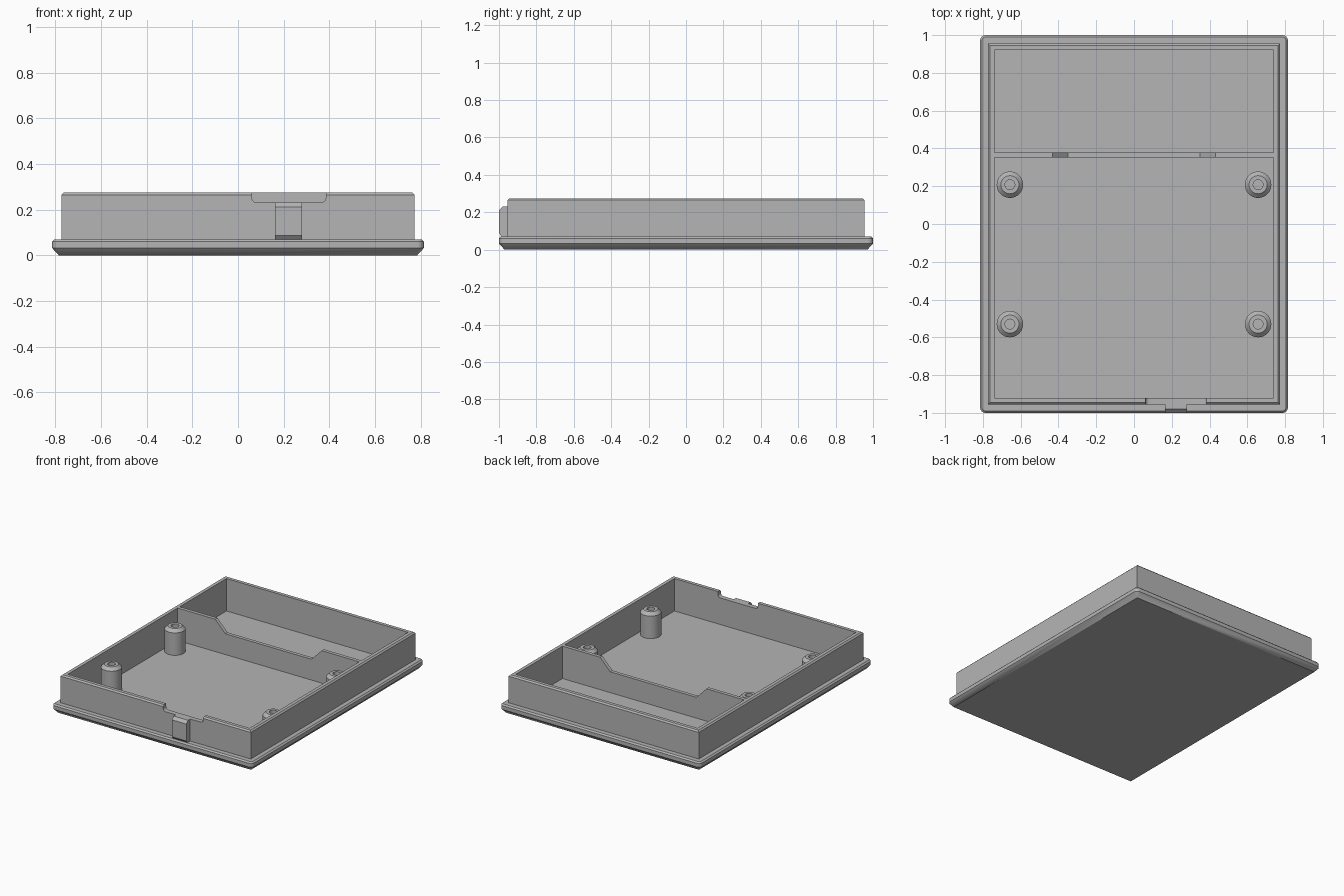
import bpy
import bmesh
from math import sin, cos, pi

cube = bpy.data.objects.get("Cube")
if cube:
    bpy.data.objects.remove(cube, do_unlink=True)

grey = bpy.data.materials.new("plain grey")
grey.use_nodes = True
colour = (0.46, 0.46, 0.46, 1)
grey.diffuse_color = colour
grey.node_tree.nodes["Principled BSDF"].inputs["Base Color"].default_value = colour


def finish(name, bm):
    bmesh.ops.remove_doubles(bm, verts=bm.verts, dist=0.0001)
    bmesh.ops.recalc_face_normals(bm, faces=bm.faces)
    mesh = bpy.data.meshes.new(name)
    bm.to_mesh(mesh)
    bm.free()
    mesh.materials.append(grey)
    obj = bpy.data.objects.new(name, mesh)
    bpy.context.collection.objects.link(obj)
    return obj


def smooth(obj):
    bpy.ops.object.select_all(action='DESELECT')
    obj.select_set(True)
    bpy.context.view_layer.objects.active = obj
    bpy.ops.object.shade_smooth_by_angle(angle=pi / 7)


def loft(name, rings):
    """Skin a stack of equal-length rings and cap both ends."""
    bm = bmesh.new()
    loops = [[bm.verts.new(p) for p in ring] for ring in rings]
    for a, b in zip(loops, loops[1:]):
        for i in range(len(a)):
            j = (i + 1) % len(a)
            bm.faces.new((a[i], a[j], b[j], b[i]))
    bm.faces.new(loops[0])
    bm.faces.new(loops[-1])
    return finish(name, bm)


def rounded_rect(hx, hy, r, z, steps=6):
    ring = []
    for k, (sx, sy) in enumerate([(1, 1), (-1, 1), (-1, -1), (1, -1)]):
        for s in range(steps + 1):
            a = (k + s / steps) * pi / 2
            ring.append((sx * (hx - r) + r * cos(a), sy * (hy - r) + r * sin(a), z))
    return ring


def circle(x, y, r, z, n=32):
    return [(x + r * cos(2 * pi * i / n), y + r * sin(2 * pi * i / n), z) for i in range(n)]


# Hollow tray: chamfered flange, upright wall and inner floor
FLOOR, TOP = 0.037, 0.275
FX, FY, R = 0.815, 1.0, 0.03
WX, WY = 0.773, 0.955
IX, IY = 0.738, 0.92
tray = loft("tray", [
    rounded_rect(FX - R, FY - R, 0, 0),
    rounded_rect(FX, FY, R, 0.033),
    rounded_rect(FX, FY, R, 0.06),
    rounded_rect(FX - 0.01, FY - 0.01, R - 0.01, 0.07),
    rounded_rect(WX, WY, 0, 0.07),
    rounded_rect(WX, WY, 0, TOP - 0.01),
    rounded_rect(WX - 0.01, WY - 0.01, 0, TOP),
    rounded_rect(IX, IY, 0, TOP),
    rounded_rect(IX, IY, 0, FLOOR)])

# Rounded notch in the front wall
NX0, NX1, NZ, NR = 0.061, 0.385, 0.232, 0.02
arc = [(NR * sin(a), NR * cos(a)) for a in (i * pi / 10 for i in range(6))]
notch = [(NX0, 0.3)] + [(NX0 + NR - c, NZ + NR - s) for s, c in arc]
notch += [(NX1 - NR + s, NZ + NR - c) for s, c in reversed(arc[::-1])] + [(NX1, 0.3)]
cutter = loft("notch_cutter", [[(x, y, z) for x, z in notch] for y in (-0.98, -0.9)])
cutter.hide_render = True
cut = tray.modifiers.new("notch", 'BOOLEAN')
cut.operation, cut.solver, cut.object = 'DIFFERENCE', 'EXACT', cutter
bpy.context.view_layer.objects.active = tray
bpy.ops.object.modifier_apply(modifier=cut.name)
bpy.data.objects.remove(cutter, do_unlink=True)
smooth(tray)

# Latch on the front, below the notch
latch = [(-0.95, 0.07), (-0.985, 0.07), (-1.0, 0.088), (-1.0, 0.212), (-0.98, NZ), (-0.95, NZ)]
loft("latch", [[(x, y, z) for y, z in latch] for x in (0.163, 0.28)])

# Partition with a dropped middle and sloping shoulders
half = [(IX, FLOOR), (IX, TOP), (0.432, TOP), (0.35, 0.19)]
wall = half + [(-x, z) for x, z in reversed(half)]
loft("partition", [[(x, y, z) for x, z in wall] for y in (0.353, 0.379)])

# Four hollow screw posts
for side, x in (("right", -0.657), ("left", 0.657)):
    for end, y in (("front", -0.53), ("back", 0.208)):
        post = loft(f"{end}_{side}_post", [
            circle(x, y, r, z) for r, z in
            [(0.07, FLOOR), (0.07, 0.202), (0.048, 0.224), (0.026, 0.224), (0.026, 0.1)]])
        smooth(post)
